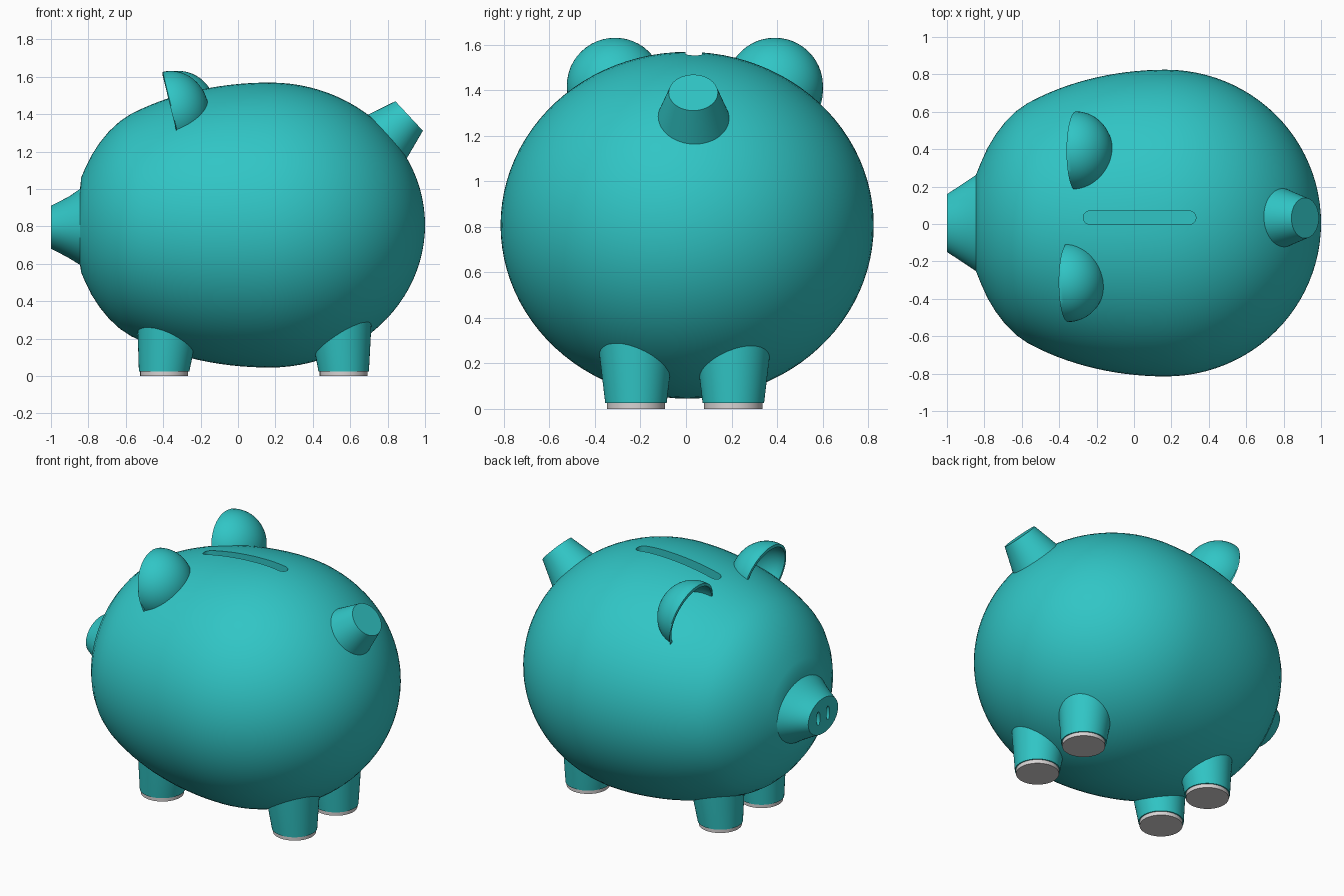
import bpy, bmesh, math
from math import sin, cos, pi, sqrt
from mathutils import Vector, Matrix

if "Cube" in bpy.data.objects:
    bpy.data.objects.remove(bpy.data.objects["Cube"], do_unlink=True)


def material(name, color):
    m = bpy.data.materials.new(name)
    m.use_nodes = True
    m.diffuse_color = color
    m.node_tree.nodes["Principled BSDF"].inputs["Base Color"].default_value = color
    return m


teal = material("teal", (0.03, 0.56, 0.56, 1))
pale_grey = material("pale grey", (0.68, 0.65, 0.65, 1))


def make(name, bm, mat):
    bmesh.ops.recalc_face_normals(bm, faces=bm.faces)
    mesh = bpy.data.meshes.new(name)
    bm.to_mesh(mesh)
    bm.free()
    mesh.materials.append(mat)
    ob = bpy.data.objects.new(name, mesh)
    bpy.context.collection.objects.link(ob)
    return ob


def smooth(ob, angle=35):
    bpy.ops.object.select_all(action='DESELECT')
    ob.select_set(True)
    bpy.context.view_layer.objects.active = ob
    bpy.ops.object.shade_smooth_by_angle(angle=math.radians(angle))


def apply_modifiers(ob):
    deps = bpy.context.evaluated_depsgraph_get()
    mesh = bpy.data.meshes.new_from_object(ob.evaluated_get(deps))
    ob.modifiers.clear()
    ob.data = mesh


def loft(name, rings, mat):
    """Skin a list of closed rings of points and cap both ends."""
    bm = bmesh.new()
    loops = [[bm.verts.new(p) for p in ring] for ring in rings]
    n = len(loops[0])
    for a, b in zip(loops, loops[1:]):
        for i in range(n):
            j = (i + 1) % n
            bm.faces.new((a[i], a[j], b[j], b[i]))
    bm.faces.new(loops[0][::-1])
    bm.faces.new(loops[-1])
    return make(name, bm, mat)


def ring(center, u, v, n=64):
    c, u, v = Vector(center), Vector(u), Vector(v)
    return [c + u * cos(2 * pi * i / n) + v * sin(2 * pi * i / n) for i in range(n)]


# Body and snout: elliptical rings along x (x, half width, half height, centre z)
WIDE, HIGH, MID, PEAK = 0.82, 0.762, 0.807, 0.17
sections = [(-1.0, 0.155, 0.115, 0.795), (-0.95, 0.187, 0.14, 0.795),
            (-0.90, 0.22, 0.167, 0.795), (-0.845, 0.257, 0.203, 0.797)]
for x, r in [(-0.838, 0.335), (-0.82, 0.39), (-0.785, 0.485),
             (-0.74, 0.577), (-0.69, 0.657), (-0.63, 0.73)]:
    sections.append((x, r * WIDE, r * HIGH, MID))
for i in range(14):
    x = -0.57 + (PEAK + 0.57) * i / 14
    r = sqrt(1 - ((PEAK - x) / 1.185) ** 2)
    sections.append((x, r * WIDE, r * HIGH, MID))
for i in range(24):
    a = pi / 2 * i / 24
    sections.append((PEAK + 0.83 * sin(a), cos(a) * WIDE, cos(a) * HIGH, MID))
sections.append((1.0, 0.008, 0.008, MID))
body = loft("body", [ring((x, 0.005, z), (0, w, 0), (0, 0, h), 96)
                     for x, w, h, z in sections], teal)


# Coin slot and nostrils, cut from the body
def stadium(z):
    pts = []
    for cx, start in ((0.295, -pi / 2), (-0.235, pi / 2)):
        for i in range(13):
            a = start + pi * i / 12
            pts.append(Vector((cx + 0.036 * cos(a), 0.034 + 0.036 * sin(a), z)))
    return pts


cutters = [loft("slot_cutter", [stadium(1.42), stadium(1.7)], teal)]
for side in (-1, 1):
    y = 0.005 + side * 0.05
    cutters.append(loft("nostril_cutter",
                        [ring((x, y, 0.795), (0, 0.018, 0), (0, 0, 0.045), 20)
                         for x in (-0.965, -1.1)], teal))
for c in cutters:
    c.hide_render = True
    mod = body.modifiers.new("cut", 'BOOLEAN')
    mod.operation = 'DIFFERENCE'
    mod.solver = 'EXACT'
    mod.object = c
apply_modifiers(body)
for c in cutters:
    bpy.data.objects.remove(c, do_unlink=True)
smooth(body, 30)

# Legs with pads: slightly wider towards the top
for end, x, lean in (("front", -0.395, 0.02), ("back", 0.565, -0.015)):
    for side, y in (("left", 0.208), ("right", -0.22)):
        leg = loft(f"{end}_{side}_leg",
                   [ring((x + lean * k, y, z), (r, 0, 0), (0, r, 0))
                    for k, z, r in ((0, 0.025, 0.135), (1, 0.25, 0.162), (1.3, 0.34, 0.17))],
                   teal)
        pad = loft(f"{end}_{side}_pad",
                   [ring((x, y, z), (0.128, 0, 0), (0, 0.128, 0)) for z in (0, 0.03)],
                   pale_grey)
        smooth(leg)
        smooth(pad)

# Tail: a stubby cone leaning up and back
axis = Vector((0.73, 0, 0.68)).normalized()
across = Vector((-axis.z, 0, axis.x))
tip = Vector((0.915, 0.032, 1.39))
tail = loft("tail", [ring(tip - axis * d, (0, r, 0), across * r)
                     for d, r in ((0.25, 0.183), (0, 0.108))], teal)
smooth(tail)

# Ears: thin half-sphere shells, open towards the snout
for side, center in (("left", (-0.31, 0.39, 1.42)), ("right", (-0.352, -0.312, 1.42))):
    bm = bmesh.new()
    bmesh.ops.create_uvsphere(bm, u_segments=48, v_segments=32, radius=0.212)
    bmesh.ops.bisect_plane(bm, geom=bm.verts[:] + bm.edges[:] + bm.faces[:],
                           plane_co=(0, 0, 0), plane_no=(0, 0, 1), clear_inner=True)
    bmesh.ops.scale(bm, vec=(1, 1, 0.92), verts=bm.verts)
    depth = Vector((0.97, 0, 0.24)).to_track_quat('Z', 'Y').to_matrix().to_4x4()
    bmesh.ops.transform(bm, matrix=Matrix.Translation(center) @ depth, verts=bm.verts)
    ear = make(f"{side}_ear", bm, teal)
    # open shells may be wound either way, so face them away from the centre
    first = ear.data.polygons[0]
    if first.normal.dot(first.center - Vector(center)) < 0:
        ear.data.flip_normals()
    mod = ear.modifiers.new("shell", 'SOLIDIFY')
    mod.thickness = 0.02
    mod.offset = -1
    apply_modifiers(ear)
    smooth(ear)
